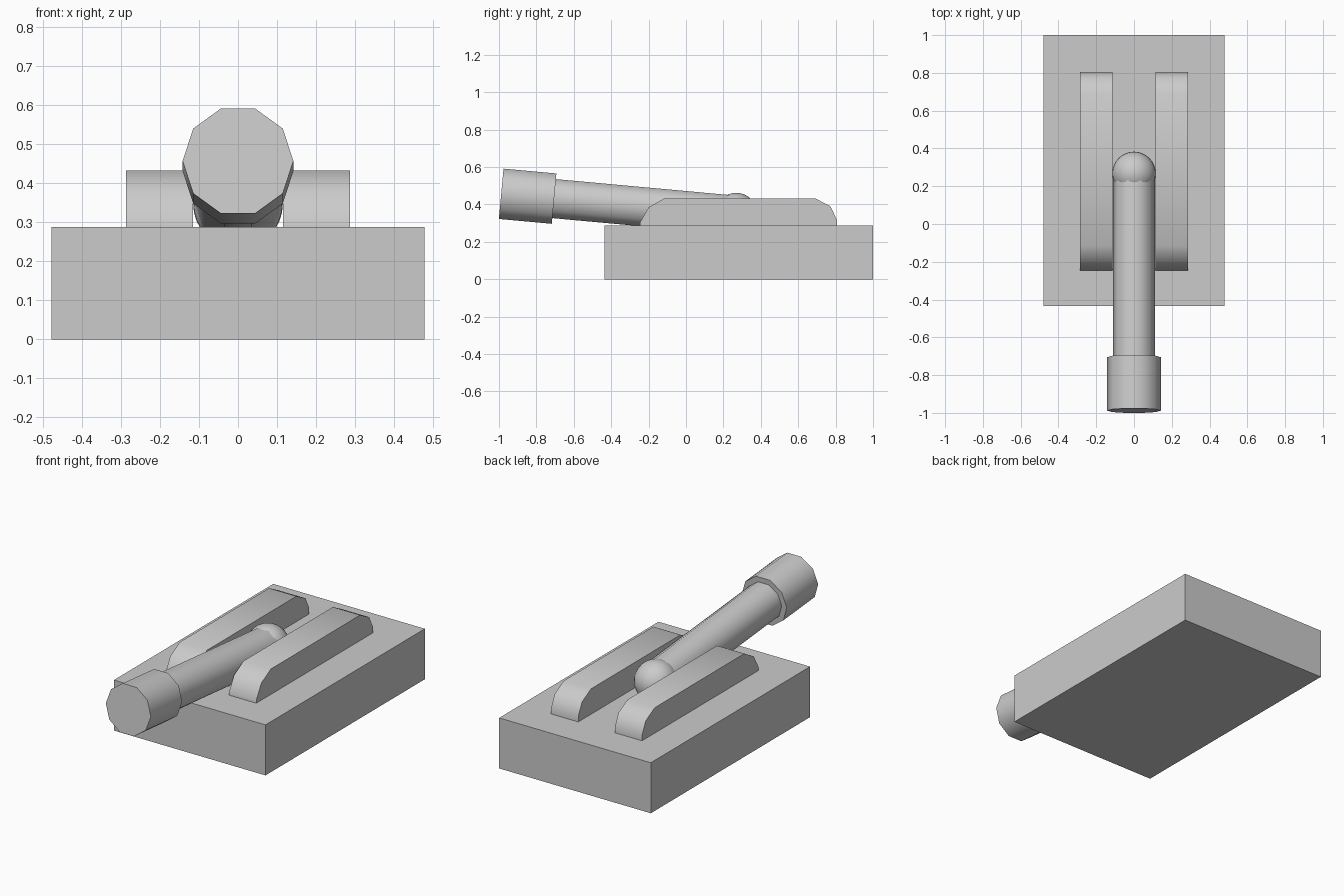
import bpy, bmesh
from math import radians, cos, sin, pi
from mathutils import Vector

if "Cube" in bpy.data.objects:
    bpy.data.objects.remove(bpy.data.objects["Cube"])


def finish(name, bm, angle=None):
    bmesh.ops.recalc_face_normals(bm, faces=bm.faces)
    mesh = bpy.data.meshes.new(name)
    bm.to_mesh(mesh)
    bm.free()
    obj = bpy.data.objects.new(name, mesh)
    bpy.context.collection.objects.link(obj)
    if angle:
        bpy.ops.object.select_all(action='DESELECT')
        obj.select_set(True)
        bpy.context.view_layer.objects.active = obj
        bpy.ops.object.shade_smooth_by_angle(angle=radians(angle))
    return obj


def extrude_x(name, profile, x0, x1, angle=None):
    """Extrude a (y, z) profile along x."""
    bm = bmesh.new()
    face = bm.faces.new([bm.verts.new((x0, y, z)) for y, z in profile])
    out = bmesh.ops.extrude_face_region(bm, geom=[face])
    verts = [v for v in out["geom"] if isinstance(v, bmesh.types.BMVert)]
    bmesh.ops.translate(bm, verts=verts, vec=(x1 - x0, 0, 0))
    return finish(name, bm, angle)


def rod(name, start, end, radius, sides=10):
    """Prism between two points in the x = 0 plane, with a corner on +x."""
    a, b = Vector(start), Vector(end)
    axis = (b - a).normalized()
    side = Vector((1, 0, 0))
    up = side.cross(axis)
    bm = bmesh.new()
    rings = []
    for c in (a, b):
        rings.append([bm.verts.new(c + radius * (side * cos(2 * pi * i / sides)
                                                 + up * sin(2 * pi * i / sides)))
                      for i in range(sides)])
    for i in range(sides):
        j = (i + 1) % sides
        bm.faces.new((rings[0][i], rings[0][j], rings[1][j], rings[1][i]))
    bm.faces.new(rings[0])
    bm.faces.new(rings[1])
    return finish(name, bm, 40)


# Base block
extrude_x("base", [(-0.435, 0), (1.0, 0), (1.0, 0.288), (-0.435, 0.288)], -0.478, 0.478)

# Two guide rails with rounded ends
rail = [(-0.245, 0.28), (-0.245, 0.305), (-0.2, 0.385), (-0.115, 0.433),
        (0.69, 0.433), (0.772, 0.39), (0.806, 0.32), (0.806, 0.28)]
for name, s in (("left_rail", -1), ("right_rail", 1)):
    extrude_x(name, rail, s * 0.115, s * 0.287, 40)

# Tilted lever: shaft and grip share one axis
front = Vector((0, -0.988, 0.457))
pivot = Vector((0, 0.27, 0.342))
axis = (pivot - front).normalized()
rod("lever_shaft", front + axis * 0.2, pivot, 0.11)
rod("lever_grip", front, front + axis * 0.284, 0.142)

# Ball at the pivot end
bm = bmesh.new()
bmesh.ops.create_uvsphere(bm, u_segments=32, v_segments=16, radius=0.115)
bmesh.ops.translate(bm, verts=bm.verts, vec=(0, 0.268, 0.347))
finish("pivot_ball", bm, 40)
